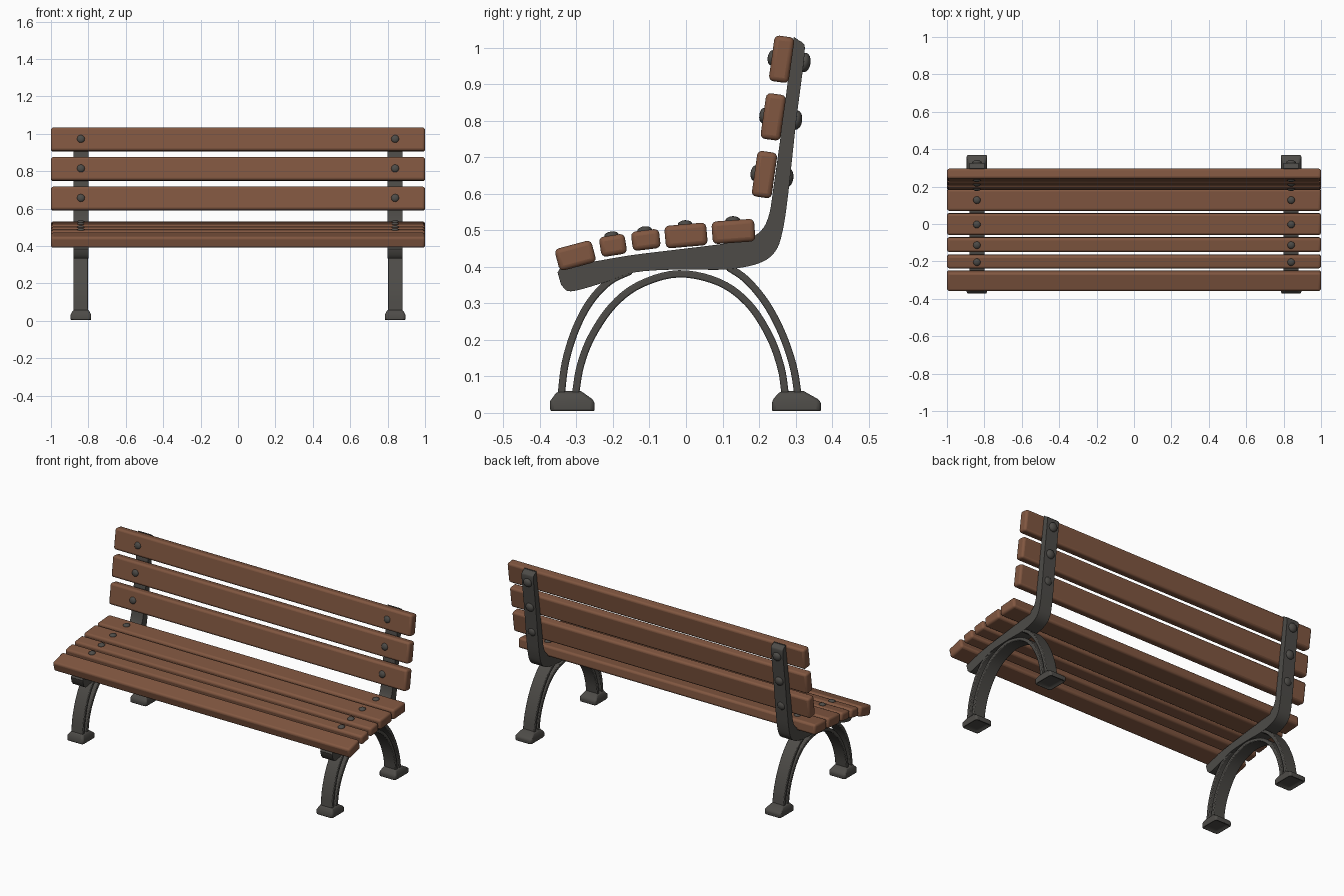
import bpy, bmesh, math
from mathutils import Matrix, Vector

if "Cube" in bpy.data.objects:
    bpy.data.objects.remove(bpy.data.objects["Cube"])

FRAME_X = 0.84


def material(name, rgb):
    m = bpy.data.materials.new(name)
    m.diffuse_color = (*rgb, 1)
    m.use_nodes = True
    m.node_tree.nodes["Principled BSDF"].inputs["Base Color"].default_value = m.diffuse_color
    return m


WOOD = material("brown wood", (0.22, 0.095, 0.052))
IRON = material("dark iron", (0.075, 0.071, 0.064))


def finish(bm, name, mat, bevel=0, segments=3, mirror=True):
    bmesh.ops.recalc_face_normals(bm, faces=bm.faces)
    me = bpy.data.meshes.new(name)
    bm.to_mesh(me)
    bm.free()
    me.materials.append(mat)
    ob = bpy.data.objects.new(name, me)
    bpy.context.collection.objects.link(ob)
    bpy.context.view_layer.objects.active = ob
    ob.select_set(True)
    bpy.ops.object.shade_smooth_by_angle(angle=math.radians(40))
    ob.select_set(False)
    if bevel:
        b = ob.modifiers.new("round", 'BEVEL')
        b.width, b.segments = bevel, segments
        b.limit_method, b.angle_limit = 'ANGLE', math.radians(40)
    if mirror:
        ob.modifiers.new("other side", 'MIRROR')
    return ob


def smooth_path(pts, n=5):
    # Catmull-Rom through the points
    v = [Vector(p) for p in pts]
    v = [2 * v[0] - v[1]] + v + [2 * v[-1] - v[-2]]
    out = []
    for a, b, c, d in zip(v, v[1:], v[2:], v[3:]):
        for i in range(n):
            t = i / n
            out.append(0.5 * (2 * b + (c - a) * t + (2 * a - 5 * b + 4 * c - d) * t * t
                              + (3 * b - a - 3 * c + d) * t ** 3))
    return out + [v[-2]]


def band(name, upper, lower, width, bevel):
    # sweep a strip between two side-view edges, extruded along x
    bm = bmesh.new()
    rings = []
    for u, l in zip(upper, lower):
        rings.append([bm.verts.new((FRAME_X + s * width / 2, p[0], p[1]))
                      for s, p in ((-1, u), (1, u), (1, l), (-1, l))])
    for r, q in zip(rings, rings[1:]):
        for i in range(4):
            j = (i + 1) % 4
            bm.faces.new((r[i], r[j], q[j], q[i]))
    bm.faces.new(rings[0])
    bm.faces.new(rings[-1])
    return finish(bm, name, IRON, bevel, 2)


def strip(name, pts, thick):
    path = smooth_path(pts)
    up, lo = [], []
    for i, p in enumerate(path):
        t = (path[min(i + 1, len(path) - 1)] - path[max(i - 1, 0)]).normalized()
        n = Vector((-t.y, t.x)) * thick / 2
        up.append(p + n)
        lo.append(p - n)
    return band(name, up, lo, 0.078, 0.004)


def bolt(name, y, z, angle, offset, radius, height):
    bm = bmesh.new()
    m = (Matrix.Translation((FRAME_X, y, z)) @ Matrix.Rotation(math.radians(angle), 4, 'X')
         @ Matrix.Translation((0, 0, offset)) @ Matrix.Diagonal((radius, radius, height, 1)))
    bmesh.ops.create_uvsphere(bm, u_segments=12, v_segments=8, radius=1, matrix=m)
    finish(bm, name, IRON)


def slat(name, y, z, width, thick, angle):
    bm = bmesh.new()
    m = (Matrix.Translation((0, y, z)) @ Matrix.Rotation(math.radians(angle), 4, 'X')
         @ Matrix.Diagonal((2, width, thick, 1)))
    bmesh.ops.create_cube(bm, size=1, matrix=m)
    finish(bm, name, WOOD, 0.013, 3, mirror=False)


# seat slats, front to back, with bolts on all but the front one
seat = [(-0.303, 0.431, 0.104, 0.062, 15), (-0.20, 0.459, 0.071, 0.055, 9),
        (-0.11, 0.474, 0.077, 0.053, 7), (0.0, 0.486, 0.115, 0.062, 5),
        (0.13, 0.497, 0.117, 0.062, 4)]
for i, (y, z, w, t, a) in enumerate(seat):
    slat(f"seat_slat_{i + 1}", y, z, w, t, a)
    if i:
        bolt(f"seat_bolt_{i + 1}", y, z, a, t / 2, 0.02, 0.011)

# backrest slats with front bolts and nuts behind the frame
for i, (y, z) in enumerate([(0.215, 0.653), (0.239, 0.811), (0.262, 0.969)]):
    slat(f"back_slat_{i + 1}", y, z, 0.126, 0.055, 82)
    bolt(f"back_bolt_{i + 1}", y, z, 82, 0.0275, 0.021, 0.011)
    bolt(f"back_nut_{i + 1}", y, z, 82, -0.064, 0.027, 0.016)

# seat and back support, one bent bar per side
upper = [(-.352, .385), (-.335, .40), (-.25, .415), (-.15, .432), (-.02, .448), (.10, .463),
         (.17, .477), (.208, .502), (.228, .545), (.24, .62), (.265, .80), (.292, 1.01), (.298, 1.026)]
lower = [(-.342, .35), (-.315, .333), (-.225, .357), (-.14, .385), (-.02, .393), (.11, .393),
         (.20, .41), (.245, .443), (.265, .50), (.28, .60), (.302, .80), (.325, .985), (.318, 1.016)]
band("frame_bar", smooth_path(upper), smooth_path(lower), 0.08, 0.008)

# arched legs: full inner arch and two outer braces
strip("inner_arch", [(-.303, .05), (-.289, .13), (-.258, .21), (-.20, .295), (-.125, .352),
                     (-.02, .381), (.09, .358), (.17, .30), (.228, .212), (.26, .125), (.272, .05)], 0.02)
strip("front_brace", [(-.342, .05), (-.33, .14), (-.302, .23), (-.262, .305), (-.21, .36), (-.15, .39)], 0.02)
strip("rear_brace", [(.307, .05), (.293, .13), (.262, .22), (.218, .302), (.165, .365), (.115, .40)], 0.02)


# flared feet, hollowed underneath
def foot(name, y0, y1, t0, t1):
    bm = bmesh.new()
    rings = []
    for hx, a, b, z in ((0.055, y0, y1, 0), (0.055, y0, y1, 0.033), (0.04, t0, t1, 0.06)):
        rings.append([bm.verts.new((FRAME_X + sx * hx, y, z))
                      for sx, y in ((-1, a), (1, a), (1, b), (-1, b))])
    for r, q in zip(rings, rings[1:]):
        for i in range(4):
            j = (i + 1) % 4
            bm.faces.new((r[i], r[j], q[j], q[i]))
    bm.faces.new(rings[-1])
    base = bm.faces.new(rings[0][::-1])
    bmesh.ops.recalc_face_normals(bm, faces=bm.faces)
    bmesh.ops.inset_region(bm, faces=[base], thickness=0.024)
    bmesh.ops.translate(bm, verts=base.verts, vec=(0, 0, 0.015))
    finish(bm, name, IRON, 0.01, 3)


foot("front_foot", -0.372, -0.25, -0.352, -0.288)
foot("rear_foot", 0.235, 0.37, 0.258, 0.322)
